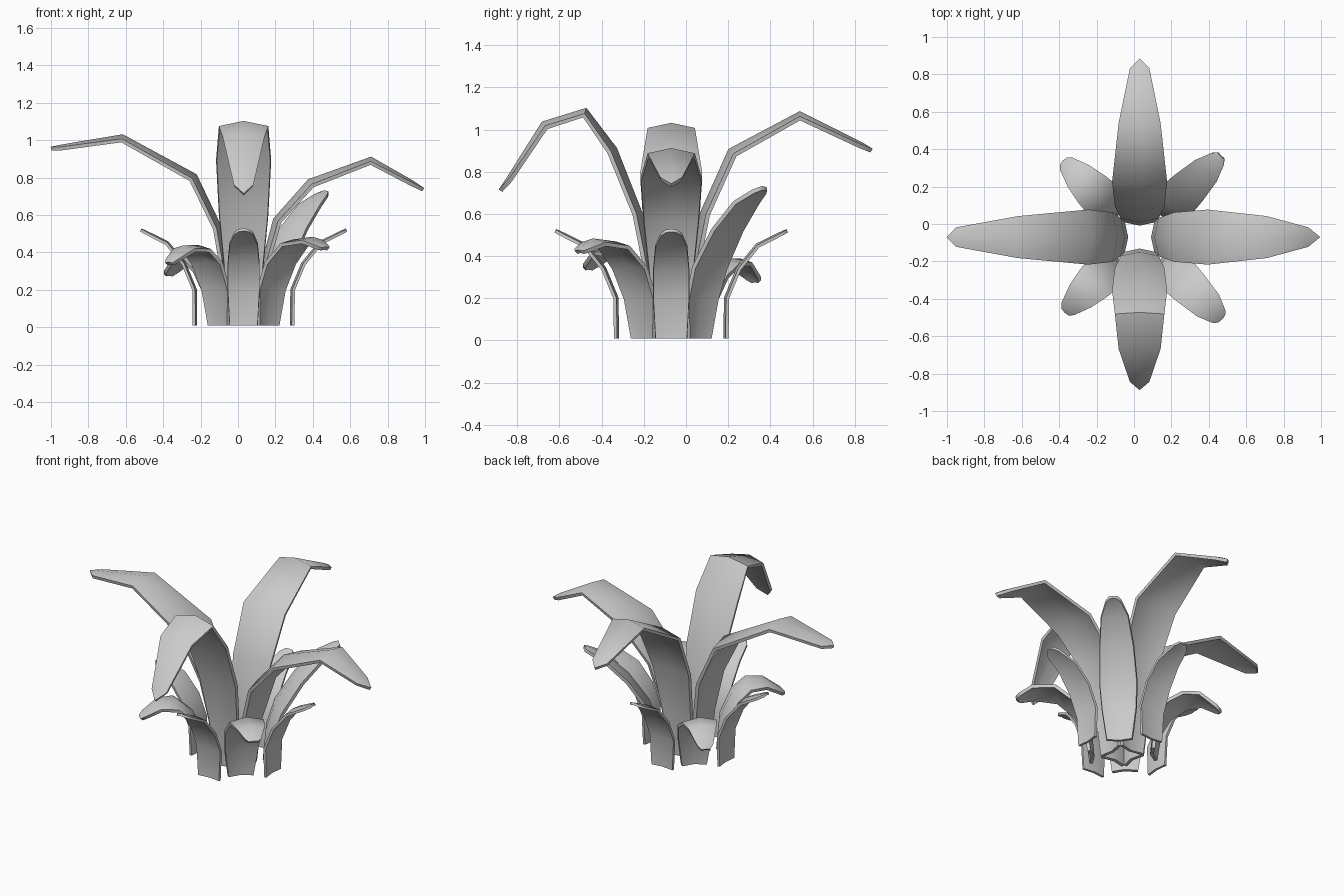
import bpy, bmesh, math
from mathutils import Vector

cube = bpy.data.objects.get("Cube")
if cube:
    bpy.data.objects.remove(cube, do_unlink=True)

grey = bpy.data.materials.new("leaf_grey")
grey.use_nodes = True
colour = (0.6, 0.6, 0.6, 1)
grey.diffuse_color = colour
grey.node_tree.nodes["Principled BSDF"].inputs["Base Color"].default_value = colour

CENTRE = Vector((0.03, -0.07, 0))


def leaf(name, angle, path, widths, arch=0.22, thickness=0.02):
    """Sweep an arched strip along a (radius, height) path, pointing at angle."""
    a = math.radians(angle)
    out = Vector((math.cos(a), math.sin(a), 0))
    side = Vector((-math.sin(a), math.cos(a), 0))
    up = Vector((0, 0, 1))
    pts = [out * r + up * z for r, z in path]
    bm = bmesh.new()
    rows = []
    for i, (p, w) in enumerate(zip(pts, widths)):
        # average of neighbouring directions keeps the bends mitred
        before = (p - pts[i - 1]).normalized() if i else up
        after = (pts[i + 1] - p).normalized() if i < len(pts) - 1 else before
        normal = side.cross(before + after).normalized()
        if normal.dot(up) < 0 or (i == 0 and normal.dot(out) > 0):
            normal.negate()
        row = []
        for s in (-1, 0, 1):
            drop = normal * (w * arch * (abs(s) - 0.5))
            row.append(bm.verts.new(CENTRE + p + side * (s * w) - drop))
        rows.append(row)
    for r0, r1 in zip(rows, rows[1:]):
        for k in range(2):
            bm.faces.new((r0[k], r0[k + 1], r1[k + 1], r1[k]))
    bmesh.ops.remove_doubles(bm, verts=bm.verts, dist=0.001)
    bmesh.ops.recalc_face_normals(bm, faces=bm.faces)
    mesh = bpy.data.meshes.new(name)
    bm.to_mesh(mesh)
    bm.free()
    mesh.materials.append(grey)
    obj = bpy.data.objects.new(name, mesh)
    bpy.context.collection.objects.link(obj)
    solid = obj.modifiers.new("thickness", "SOLIDIFY")
    solid.thickness = thickness
    solid.offset = 0
    bpy.ops.object.select_all(action="DESELECT")
    obj.select_set(True)
    bpy.context.view_layer.objects.active = obj
    bpy.ops.object.modifier_apply(modifier="thickness")
    bpy.ops.object.shade_smooth_by_angle(angle=math.radians(60))


# Four long inner leaves
stem = [(0.08, 0.01), (0.10, 0.28)]
long_widths = [0.08, 0.10, 0.13, 0.145, 0.11, 0.05, 0]
leaf("long_leaf_left", 0, stem +
     [(0.18, 0.57), (0.36, 0.77), (0.68, 0.89), (0.90, 0.77), (0.96, 0.735)], long_widths)
leaf("long_leaf_back", 90, stem +
     [(0.16, 0.60), (0.29, 0.89), (0.61, 1.065), (0.90, 0.925), (0.95, 0.90)], long_widths)
leaf("long_leaf_right", 180, stem +
     [(0.14, 0.53), (0.27, 0.80), (0.65, 1.01), (0.98, 0.96), (1.03, 0.955)], long_widths)
leaf("long_leaf_front", 270, stem +
     [(0.16, 0.60), (0.28, 0.90), (0.41, 1.08), (0.60, 1.02), (0.77, 0.76), (0.81, 0.71)],
     [0.08, 0.10, 0.13, 0.145, 0.13, 0.11, 0.05, 0])

# Four diagonal leaves of differing height
foot = [(0.18, 0.01), (0.20, 0.20)]
diagonal_widths = [0.075, 0.10, 0.11, 0.10, 0.08, 0.045, 0.025]
leaf("diagonal_leaf_back_left", 45, foot +
     [(0.25, 0.35), (0.37, 0.53), (0.50, 0.66), (0.59, 0.71), (0.615, 0.72)], diagonal_widths)
leaf("diagonal_leaf_back_right", 135, foot +
     [(0.26, 0.31), (0.36, 0.37), (0.46, 0.37), (0.55, 0.30), (0.57, 0.28)], diagonal_widths)
leaf("diagonal_leaf_front_right", 225, foot +
     [(0.27, 0.35), (0.35, 0.42), (0.45, 0.42), (0.54, 0.36), (0.56, 0.34)], diagonal_widths)
leaf("diagonal_leaf_front_left", 315, foot +
     [(0.27, 0.35), (0.38, 0.45), (0.52, 0.465), (0.60, 0.43), (0.615, 0.42)], diagonal_widths)

# Four short outer leaves, all alike
for name, angle in (("left", 0), ("back", 90), ("right", 180), ("front", 270)):
    leaf("short_leaf_" + name, angle,
         [(0.26, 0.01), (0.262, 0.20), (0.32, 0.34), (0.41, 0.45), (0.52, 0.505), (0.55, 0.52)],
         [0.075, 0.085, 0.085, 0.075, 0.05, 0.025], arch=0.12, thickness=0.015)
